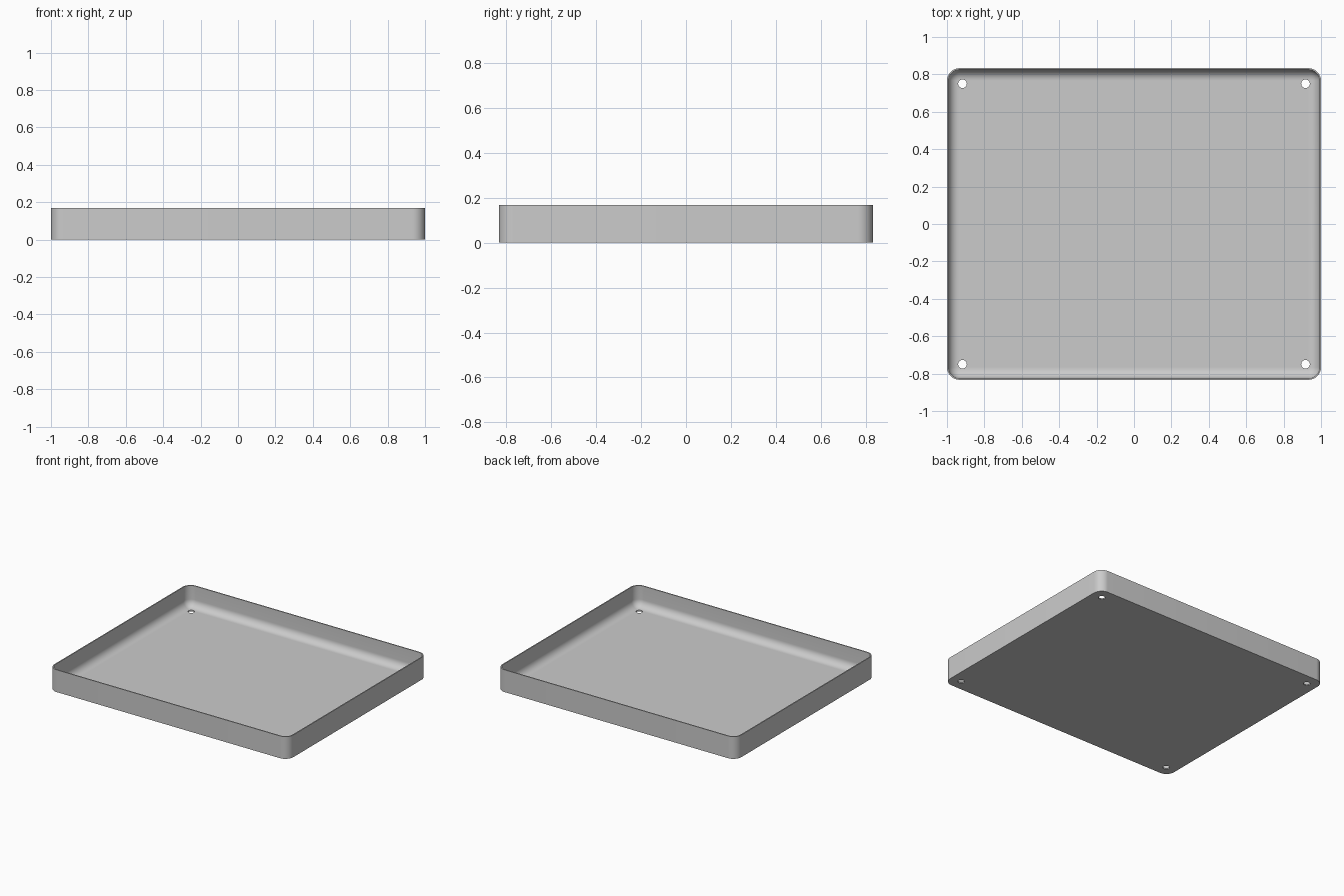
import bpy, bmesh
from math import cos, sin, pi

cube = bpy.data.objects.get("Cube")
if cube:
    bpy.data.objects.remove(cube)

HALF_X, HALF_Y, HEIGHT = 1.0, 0.833, 0.168
CORNER, WALL, FLOOR, FILLET = 0.067, 0.008, 0.009, 0.056
ARC_STEPS, FILLET_STEPS = 12, 10

grey = bpy.data.materials.new("light grey")
grey.use_nodes = True
colour = (0.6, 0.6, 0.6, 1)
grey.diffuse_color = colour
grey.node_tree.nodes["Principled BSDF"].inputs["Base Color"].default_value = colour


def rounded_ring(bm, inset, z):
    """Loop of vertices around a rounded rectangle, counter-clockwise."""
    cx, cy, r = HALF_X - CORNER, HALF_Y - CORNER, CORNER - inset
    verts = []
    for i, (sx, sy) in enumerate([(1, 1), (-1, 1), (-1, -1), (1, -1)]):
        for k in range(ARC_STEPS + 1):
            a = pi / 2 * (i + k / ARC_STEPS)
            verts.append(bm.verts.new((sx * cx + r * cos(a), sy * cy + r * sin(a), z)))
    return verts


# Tray section from the outer bottom edge, over the rim, down the inner fillet
section = [(0, 0), (0, HEIGHT), (WALL, HEIGHT)]
for k in range(FILLET_STEPS + 1):
    a = pi / 2 * k / FILLET_STEPS
    section.append((WALL + FILLET * (1 - cos(a)), FLOOR + FILLET * (1 - sin(a))))

bm = bmesh.new()
rings = [rounded_ring(bm, inset, z) for inset, z in section]
for low, high in zip(rings, rings[1:]):
    for i in range(len(low)):
        j = (i + 1) % len(low)
        bm.faces.new((low[i], low[j], high[j], high[i]))
bm.faces.new(rings[-1])
bm.faces.new(rings[0][::-1])
mesh = bpy.data.meshes.new("tray")
bm.to_mesh(mesh)
bm.free()
mesh.materials.append(grey)
tray = bpy.data.objects.new("tray", mesh)
bpy.context.collection.objects.link(tray)

# Mounting holes through the floor, one per corner
for sx in (-1, 1):
    for sy in (-1, 1):
        bpy.ops.mesh.primitive_cylinder_add(vertices=32, radius=0.023, depth=0.2,
                                            location=(sx * 0.917, sy * 0.75, 0))
        cutter = bpy.context.object
        cutter.name = "hole_cutter"
        cutter.data.materials.append(grey)
        cut = tray.modifiers.new("hole", "BOOLEAN")
        cut.operation, cut.solver, cut.object = "DIFFERENCE", "EXACT", cutter
        bpy.ops.object.select_all(action="DESELECT")
        tray.select_set(True)
        bpy.context.view_layer.objects.active = tray
        bpy.ops.object.modifier_apply(modifier=cut.name)
        bpy.data.objects.remove(cutter)

bpy.ops.object.shade_smooth_by_angle(angle=pi / 6)
